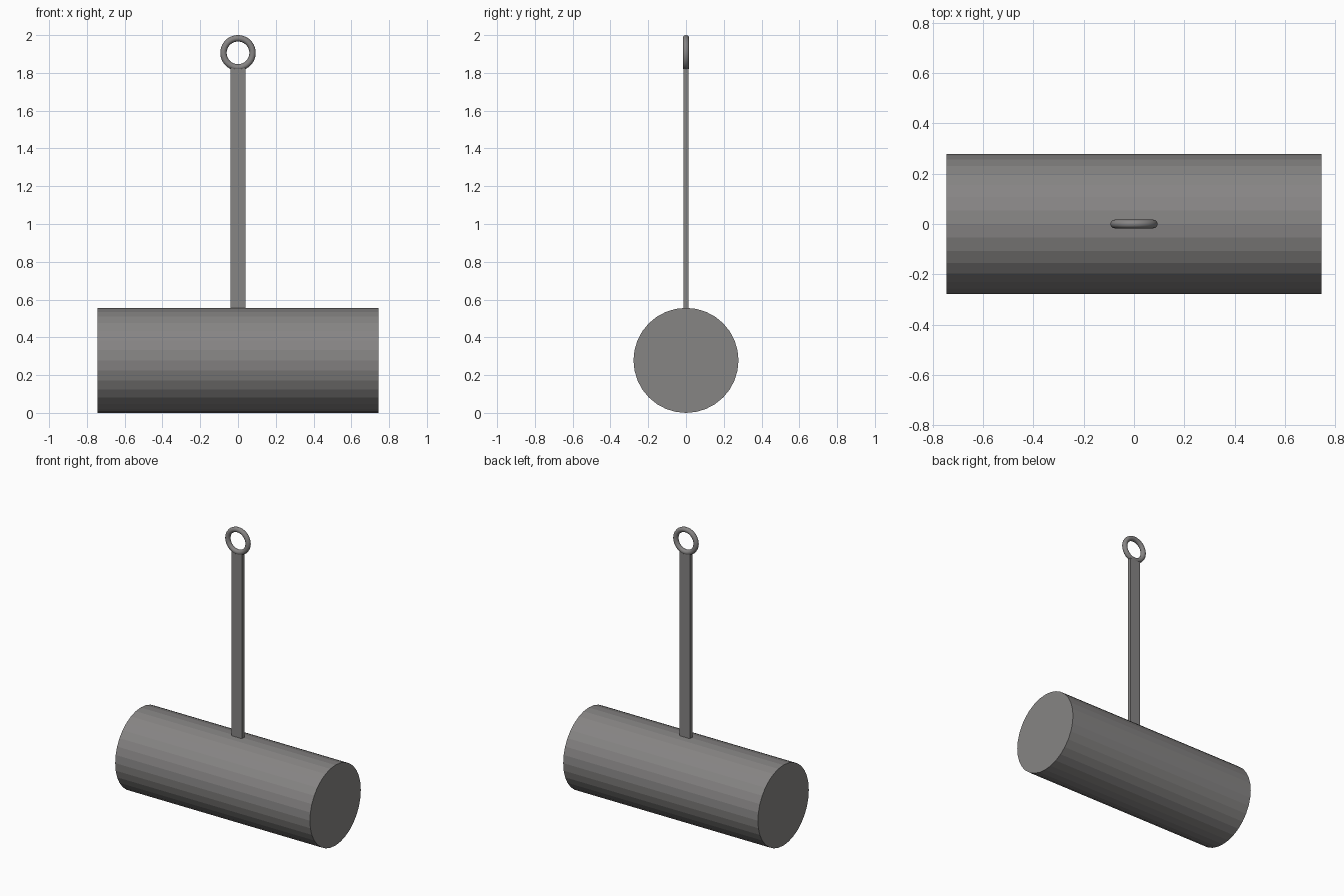
import bpy
import math

if "Cube" in bpy.data.objects:
    bpy.data.objects.remove(bpy.data.objects["Cube"])

steel = bpy.data.materials.new("dark grey steel")
steel.diffuse_color = (0.24, 0.232, 0.23, 1)
steel.use_nodes = True
steel.node_tree.nodes["Principled BSDF"].inputs["Base Color"].default_value = steel.diffuse_color

R = 0.278  # roller radius


def finish(name):
    ob = bpy.context.object
    ob.name = name
    ob.data.materials.append(steel)
    return ob


# Heavy drum lying along x, flat sided
bpy.ops.mesh.primitive_cylinder_add(vertices=32, radius=R, depth=1.488,
                                    location=(0, 0, R),
                                    rotation=(0, math.pi / 2, 0))
finish("drum")

# Flat bar handle, sunk a little into the drum and the ring
z0, z1 = 0.54, 1.833
bpy.ops.mesh.primitive_cube_add(size=1, location=(0, 0, (z0 + z1) / 2))
bar = finish("handle_bar")
bar.scale = (0.08, 0.027, z1 - z0)

# Ring at the top, facing front
bpy.ops.mesh.primitive_torus_add(location=(0, 0, 1.906),
                                 rotation=(math.pi / 2, 0, 0),
                                 major_radius=0.077, minor_radius=0.017,
                                 major_segments=48, minor_segments=12)
finish("handle_ring")
bpy.ops.object.shade_smooth_by_angle(angle=math.radians(40))
